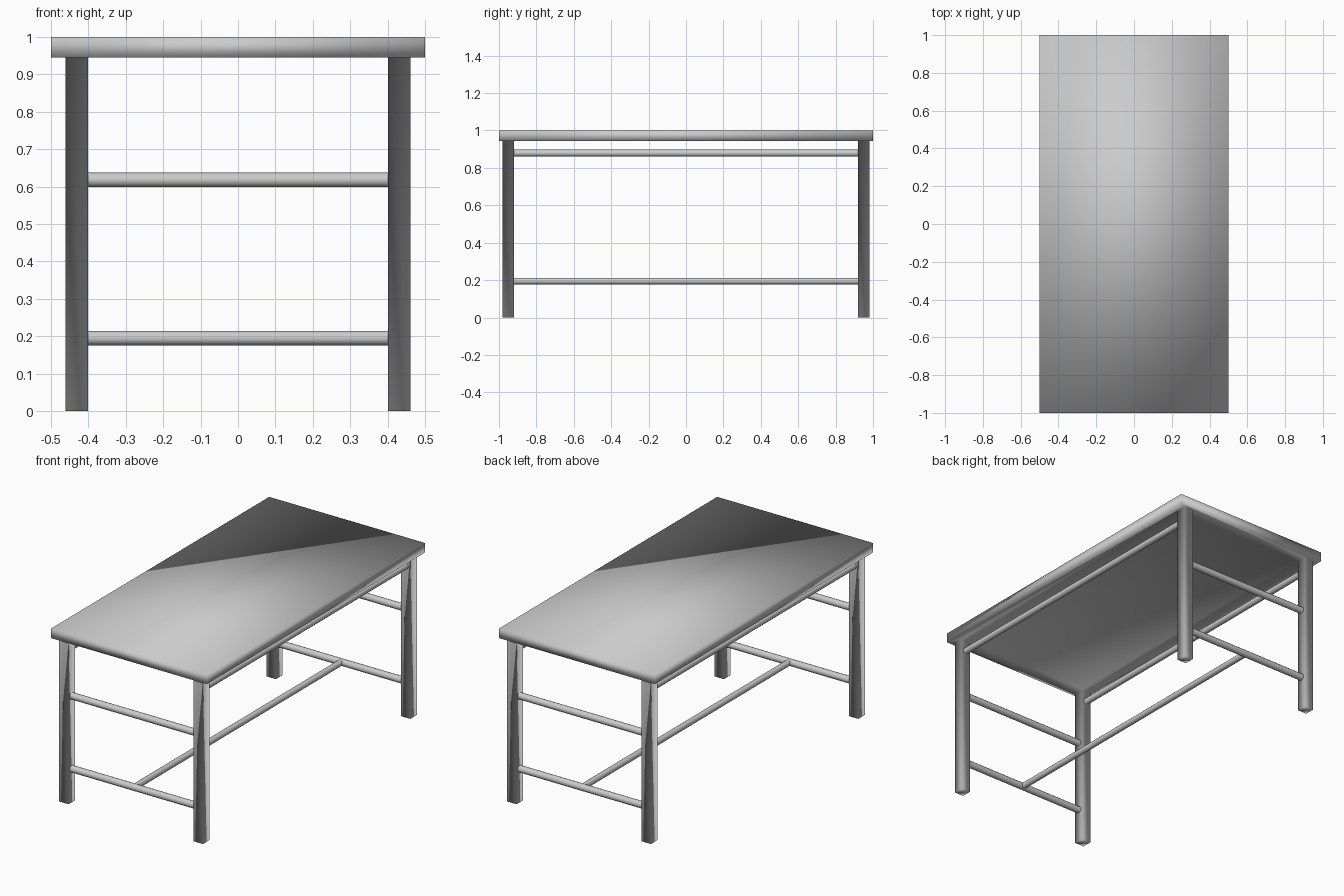
import bpy
import bmesh
from math import pi

if "Cube" in bpy.data.objects:
    bpy.data.objects.remove(bpy.data.objects["Cube"])

UNDER = 0.945                      # height of the top's underside
XS = (-0.461, -0.401, 0.401, 0.461)   # leg edges across
YS = (-0.98, -0.92, 0.92, 0.98)       # leg edges along
LX, LY = 0.431, 0.95                  # leg centres


def top_with_legs():
    bm = bmesh.new()
    corners = ((-0.5, -1), (0.5, -1), (0.5, 1), (-0.5, 1))
    upper = [bm.verts.new((x, y, 1)) for x, y in corners]
    lower = [bm.verts.new((x, y, UNDER)) for x, y in corners]
    grid = [[bm.verts.new((x, y, UNDER)) for y in YS] for x in XS]
    bm.faces.new(upper)

    # rim of the top, and the border of its underside
    rows = (
        [grid[i][0] for i in range(4)],
        [grid[3][j] for j in range(4)],
        [grid[i][3] for i in (3, 2, 1, 0)],
        [grid[0][j] for j in (3, 2, 1, 0)],
    )
    for k in range(4):
        n = (k + 1) % 4
        bm.faces.new((upper[k], lower[k], lower[n], upper[n]))
        bm.faces.new([lower[n], lower[k]] + rows[k])

    # underside panels, with a square leg drawn down from each corner cell
    for i in range(3):
        for j in range(3):
            cell = [grid[i][j], grid[i + 1][j], grid[i + 1][j + 1], grid[i][j + 1]]
            if i == 1 or j == 1:
                bm.faces.new(cell)
                continue
            foot = [bm.verts.new((v.co.x, v.co.y, 0)) for v in cell]
            bm.faces.new(foot)
            for k in range(4):
                n = (k + 1) % 4
                bm.faces.new((cell[k], cell[n], foot[n], foot[k]))

    bmesh.ops.recalc_face_normals(bm, faces=bm.faces)
    for f in bm.faces:
        f.smooth = True
    mesh = bpy.data.meshes.new("table_top_and_legs")
    bm.to_mesh(mesh)
    bm.free()
    ob = bpy.data.objects.new("table_top_and_legs", mesh)
    bpy.context.collection.objects.link(ob)


def bar(name, center, length, diameter, axis):
    # soft-shaded open bar lying along x or y, its ends meet other parts
    rot = (0, pi / 2, 0) if axis == 'x' else (pi / 2, 0, 0)
    bpy.ops.mesh.primitive_cylinder_add(vertices=12, radius=diameter / 2, depth=length,
                                        end_fill_type='NOTHING',
                                        location=center, rotation=rot)
    bpy.context.object.name = name
    bpy.ops.object.shade_smooth()


# Table top and square legs, one continuous soft-shaded body
top_with_legs()

# Two cross rails at each end
for sy, end in ((-1, "front"), (1, "back")):
    for z, level in ((0.195, "lower"), (0.618, "upper")):
        bar(f"{end}_{level}_rail", (0, sy * LY, z), 0.802, 0.039, 'x')

# Long rails under the top
for sx, side in ((-1, "left"), (1, "right")):
    bar(f"{side}_side_rail", (sx * LX, 0, 0.879), 1.84, 0.037, 'y')

# Central stretcher joining the lower end rails
bar("center_stretcher", (0, 0, 0.195), 1.88, 0.035, 'y')
